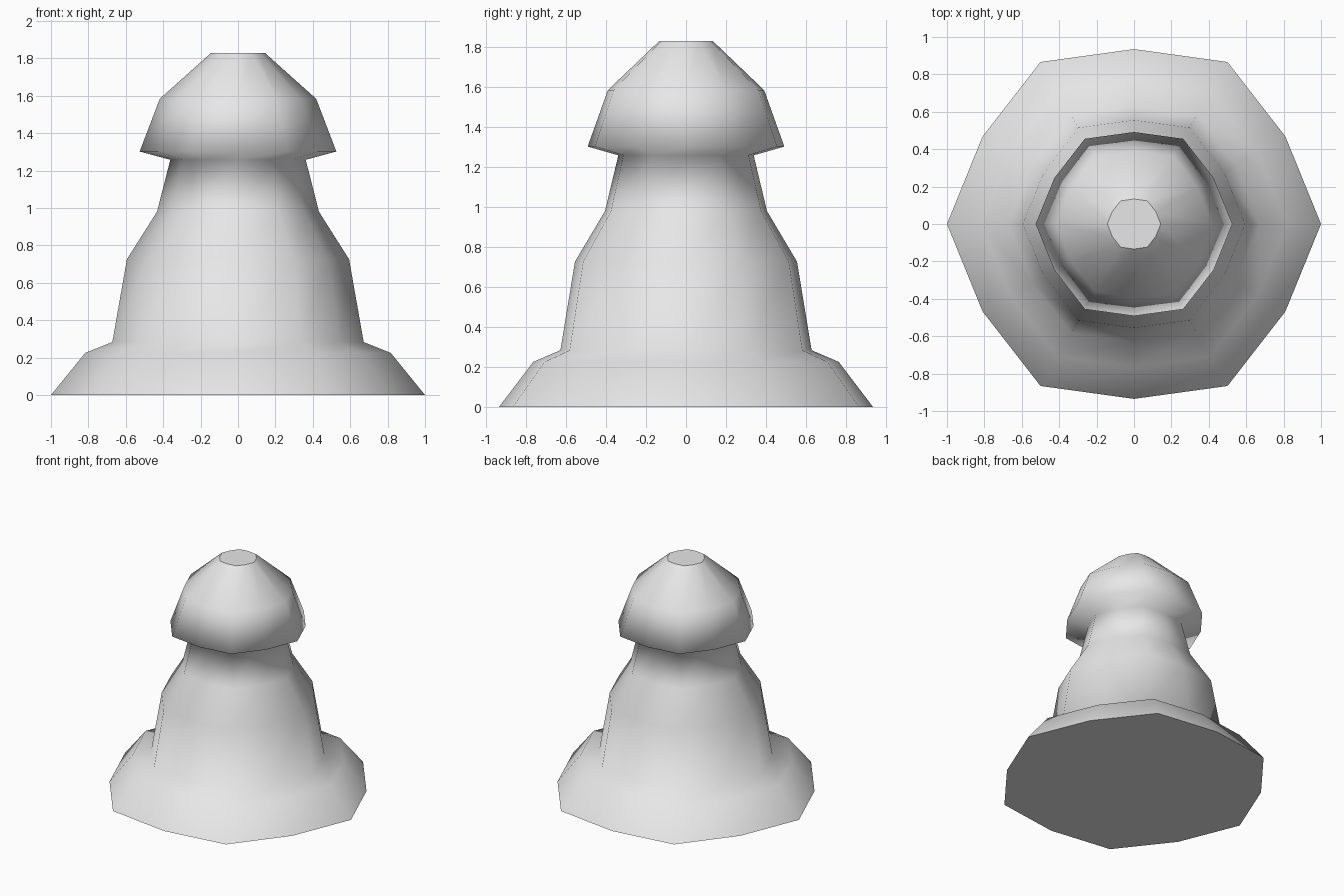
import bpy
import bmesh
from math import cos, sin, pi

cube = bpy.data.objects.get("Cube")
if cube:
    bpy.data.objects.remove(cube, do_unlink=True)

# Single plain grey
grey = bpy.data.materials.new("plain grey")
grey.use_nodes = True
grey.diffuse_color = (0.8, 0.8, 0.8, 1)
grey.node_tree.nodes["Principled BSDF"].inputs["Base Color"].default_value = (0.8, 0.8, 0.8, 1)

SIDES = 12
MID_SCALE = 0.935  # every second corner is pulled in, giving a soft hexagon

# Radius and height: flared foot, shoulder, body, neck, overhanging cap, flat tip
profile = [
    (1.0, 0.0), (0.817, 0.225), (0.672, 0.283), (0.594, 0.726), (0.433, 0.98),
    (0.362, 1.258), (0.526, 1.302), (0.418, 1.584), (0.143, 1.83),
]


def add_ring(bm, radius, z):
    ring = []
    for i in range(SIDES):
        r = radius * (MID_SCALE if i % 2 else 1)
        a = 2 * pi * i / SIDES
        ring.append(bm.verts.new((r * cos(a), r * sin(a), z)))
    return ring


bm = bmesh.new()
rings = [add_ring(bm, r, z) for r, z in profile]

# Smooth sides
for low, high in zip(rings, rings[1:]):
    for i in range(SIDES):
        j = (i + 1) % SIDES
        bm.faces.new((low[i], low[j], high[j], high[i])).smooth = True

# Flat base and tip with sharp borders
for face in (bm.faces.new(rings[0][::-1]), bm.faces.new(rings[-1])):
    face.smooth = False
    for edge in face.edges:
        edge.smooth = False

mesh = bpy.data.meshes.new("capped_post")
bm.to_mesh(mesh)
bm.free()
mesh.materials.append(grey)
post = bpy.data.objects.new("capped_post", mesh)
bpy.context.collection.objects.link(post)
